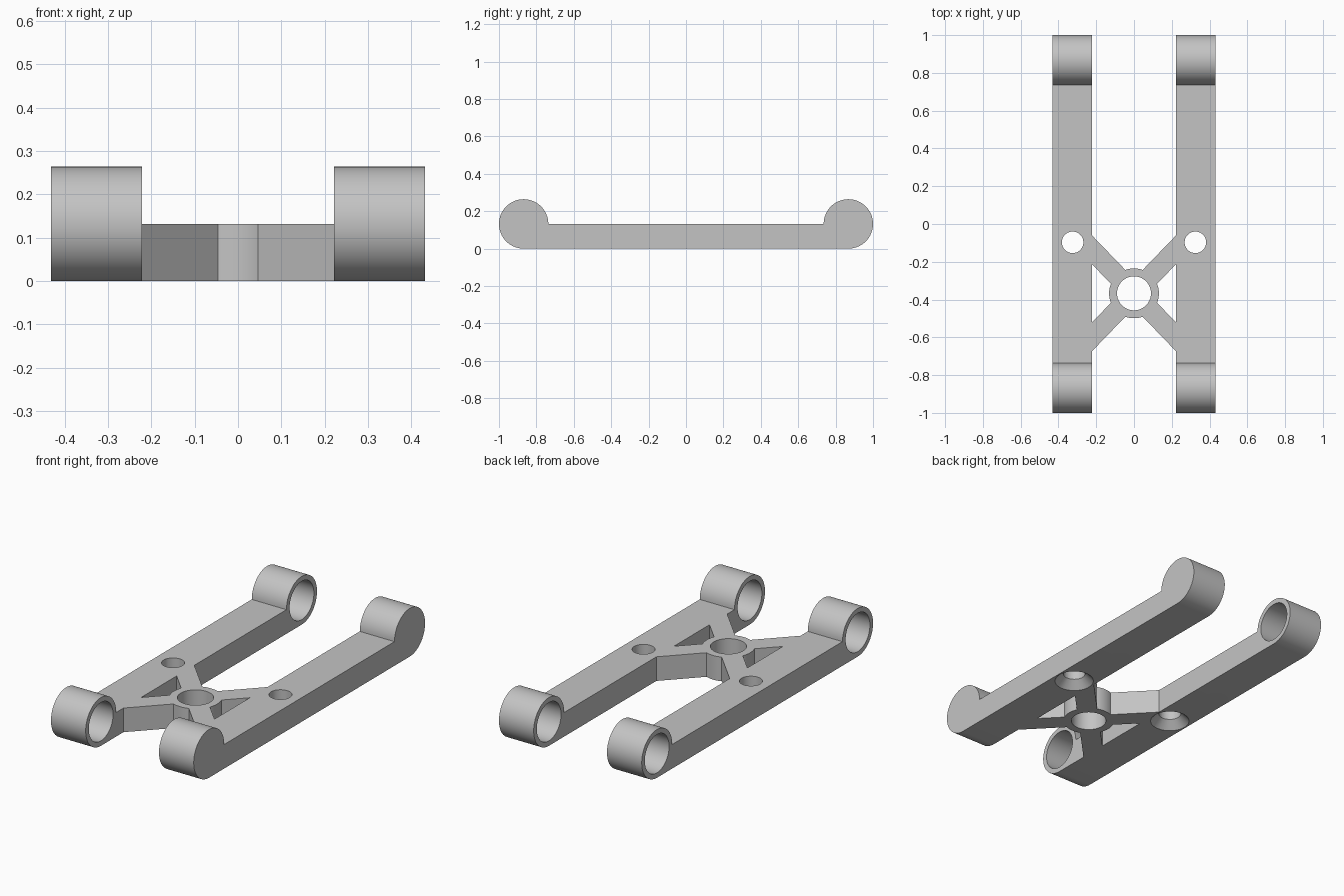
import bpy, bmesh, math
from mathutils import Matrix, Vector

cube = bpy.data.objects.get("Cube")
if cube:
    bpy.data.objects.remove(cube, do_unlink=True)

T = 0.132            # plate thickness and end boss radius
END = 0.868          # distance of boss axes from the middle
X_IN, X_OUT = 0.222, 0.432
HUB_Y, HUB_R, HUB_BORE = -0.367, 0.132, 0.09
SCREW_X, SCREW_Y, SCREW_R = 0.325, -0.097, 0.057

grey = bpy.data.materials.new("plain grey")
grey.use_nodes = True
grey.diffuse_color = (0.55, 0.55, 0.55, 1)
grey.node_tree.nodes["Principled BSDF"].inputs["Base Color"].default_value = (0.55, 0.55, 0.55, 1)


def make_object(name, bm):
    bmesh.ops.recalc_face_normals(bm, faces=bm.faces[:])
    mesh = bpy.data.meshes.new(name)
    bm.to_mesh(mesh)
    bm.free()
    mesh.materials.append(grey)
    obj = bpy.data.objects.new(name, mesh)
    bpy.context.collection.objects.link(obj)
    return obj


def prism(name, outline, direction):
    """Extrude a closed outline of 3D points along a direction."""
    bm = bmesh.new()
    face = bm.faces.new([bm.verts.new(p) for p in outline])
    result = bmesh.ops.extrude_face_region(bm, geom=[face])
    moved = [g for g in result["geom"] if isinstance(g, bmesh.types.BMVert)]
    bmesh.ops.translate(bm, verts=moved, vec=direction)
    return make_object(name, bm)


def cylinder(name, r1, r2, depth, centre, along_x=False):
    bm = bmesh.new()
    turn = Matrix.Rotation(math.pi / 2, 4, "Y") if along_x else Matrix()
    bmesh.ops.create_cone(bm, cap_ends=True, segments=64, radius1=r1, radius2=r2,
                          depth=depth, matrix=Matrix.Translation(centre) @ turn)
    return make_object(name, bm)


def activate(obj):
    bpy.ops.object.select_all(action="DESELECT")
    obj.select_set(True)
    bpy.context.view_layer.objects.active = obj


def cut(obj, cutter):
    cutter.hide_render = True
    mod = obj.modifiers.new("cut", "BOOLEAN")
    mod.operation = "DIFFERENCE"
    mod.solver = "EXACT"
    mod.object = cutter
    activate(obj)
    bpy.ops.object.modifier_apply(modifier=mod.name)
    bpy.data.objects.remove(cutter, do_unlink=True)


def smooth(obj):
    activate(obj)
    bpy.ops.object.shade_smooth_by_angle(angle=math.radians(30))


def arc(cy, start, steps=48):
    """Three quarters of a boss outline in the side plane."""
    for i in range(steps + 1):
        a = start + 1.5 * math.pi * i / steps
        yield cy + T * math.cos(a), T + T * math.sin(a)


# Side arms: flat bar with a round boss at each end
profile = list(arc(END, -math.pi / 2)) + list(arc(-END, 0))
for side, label in ((1, "left"), (-1, "right")):
    x0 = X_IN if side > 0 else -X_OUT
    arm = prism(label + "_arm", [(x0, y, z) for y, z in profile], (X_OUT - X_IN, 0, 0))

    # Boss bores: through on the right arm, closed on the outside of the left arm
    b0, b1 = (X_IN - 0.05, X_OUT - 0.02) if side > 0 else (-X_OUT - 0.05, -X_IN + 0.05)
    for y in (-END, END):
        cut(arm, cylinder("bore_cutter", 0.105, 0.105, b1 - b0, ((b0 + b1) / 2, y, T), True))

    # Screw hole, countersunk from below
    x = side * SCREW_X
    cut(arm, cylinder("screw_cutter", SCREW_R, SCREW_R, 0.4, (x, SCREW_Y, T / 2)))
    cut(arm, cylinder("countersink_cutter", 0.11, 0.05, 0.06, (x, SCREW_Y, 0.02)))
    smooth(arm)

# Central hub ring
hub = cylinder("hub_ring", HUB_R, HUB_R, T, (0, HUB_Y, T / 2))
cut(hub, cylinder("hub_cutter", HUB_BORE, HUB_BORE, 0.4, (0, HUB_Y, T / 2)))
smooth(hub)

# Four diagonal struts from the hub to the arms
angle, half = math.radians(46), 0.053
along = Vector((math.cos(angle), math.sin(angle)))
across = Vector((-along.y, along.x)) * half
for sx, side_name in ((1, "left"), (-1, "right")):
    for sy, end_name in ((1, "back"), (-1, "front")):
        outline = []
        for offset in (across, -across):
            inner = along * 0.11 + offset
            outer = inner + along * ((X_IN - inner.x) / along.x)
            outline += [inner, outer] if offset is across else [outer, inner]
        prism(f"{end_name}_{side_name}_strut",
              [(sx * p.x, HUB_Y + sy * p.y, 0) for p in outline], (0, 0, T))
